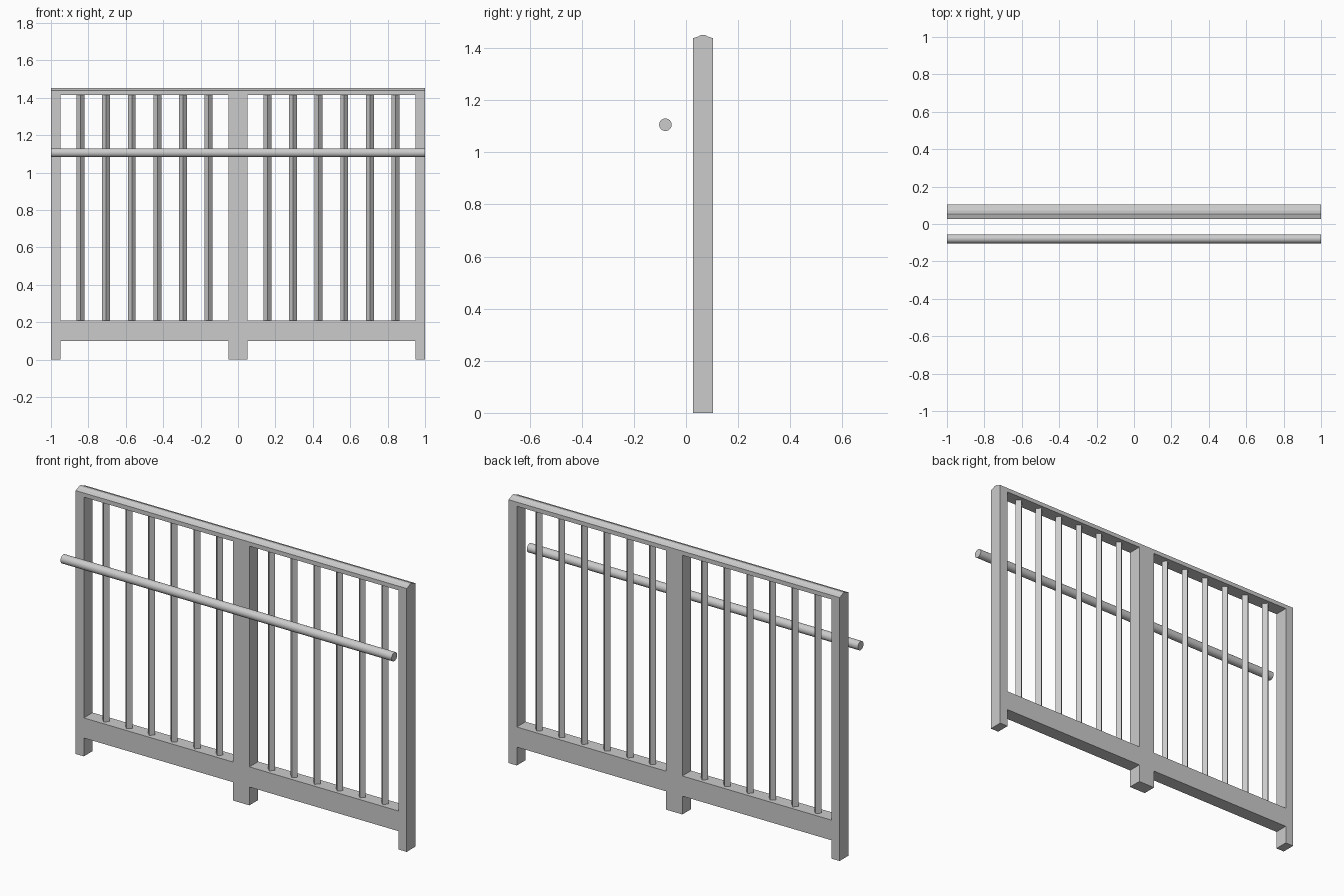
import bpy, bmesh, math

if "Cube" in bpy.data.objects:
    bpy.data.objects.remove(bpy.data.objects["Cube"])

Y0, Y1 = 0.027, 0.103          # fence depth
YC = (Y0 + Y1) / 2
RAIL_Z = 1.415                 # underside of the top rail


def add_object(name, bm):
    bmesh.ops.recalc_face_normals(bm, faces=bm.faces)
    mesh = bpy.data.meshes.new(name)
    bm.to_mesh(mesh)
    bm.free()
    obj = bpy.data.objects.new(name, mesh)
    bpy.context.collection.objects.link(obj)
    return obj


def prism(name, points, axis_vec):
    """Extrude a closed 3D outline along a vector."""
    bm = bmesh.new()
    face = bm.faces.new([bm.verts.new(p) for p in points])
    ext = bmesh.ops.extrude_face_region(bm, geom=[face], use_keep_orig=True)
    verts = [g for g in ext["geom"] if isinstance(g, bmesh.types.BMVert)]
    bmesh.ops.translate(bm, vec=axis_vec, verts=verts)
    return add_object(name, bm)


def box(name, x0, x1, z0, z1):
    pts = [(x0, Y0, z0), (x1, Y0, z0), (x1, Y1, z0), (x0, Y1, z0)]
    return prism(name, pts, (0, 0, z1 - z0))


# Posts
box("left_post", -1.0, -0.95, 0, RAIL_Z)
box("middle_post", -0.05, 0.05, 0, RAIL_Z)
box("right_post", 0.95, 1.0, 0, RAIL_Z)

# Bottom rails between the posts
box("left_bottom_rail", -0.95, -0.05, 0.10, 0.21)
box("right_bottom_rail", 0.05, 0.95, 0.10, 0.21)

# Top rail with a shallow crowned profile
profile = [(Y0, RAIL_Z), (Y1, RAIL_Z), (Y1, 1.438), (YC + 0.017, 1.445),
           (YC + 0.008, 1.451), (YC - 0.008, 1.451), (YC - 0.017, 1.445), (Y0, 1.438)]
prism("top_rail", [(-1, y, z) for y, z in profile], (2, 0, 0))

# Square balusters turned 45 degrees, six on each side
R = 0.021
for side, label in ((-1, "left"), (1, "right")):
    for i in range(6):
        x = side * (0.157 + 0.137 * i)
        pts = [(x + R, YC, 0.21), (x, YC + R, 0.21), (x - R, YC, 0.21), (x, YC - R, 0.21)]
        prism(f"{label}_baluster_{i + 1}", pts, (0, 0, RAIL_Z - 0.21))

# Round handrail in front of the fence
bpy.ops.mesh.primitive_cylinder_add(vertices=32, radius=0.024, depth=2,
                                    location=(0, -0.079, 1.106),
                                    rotation=(0, math.pi / 2, 0))
handrail = bpy.context.object
handrail.name = "handrail"
bpy.ops.object.shade_smooth_by_angle(angle=math.radians(40))
